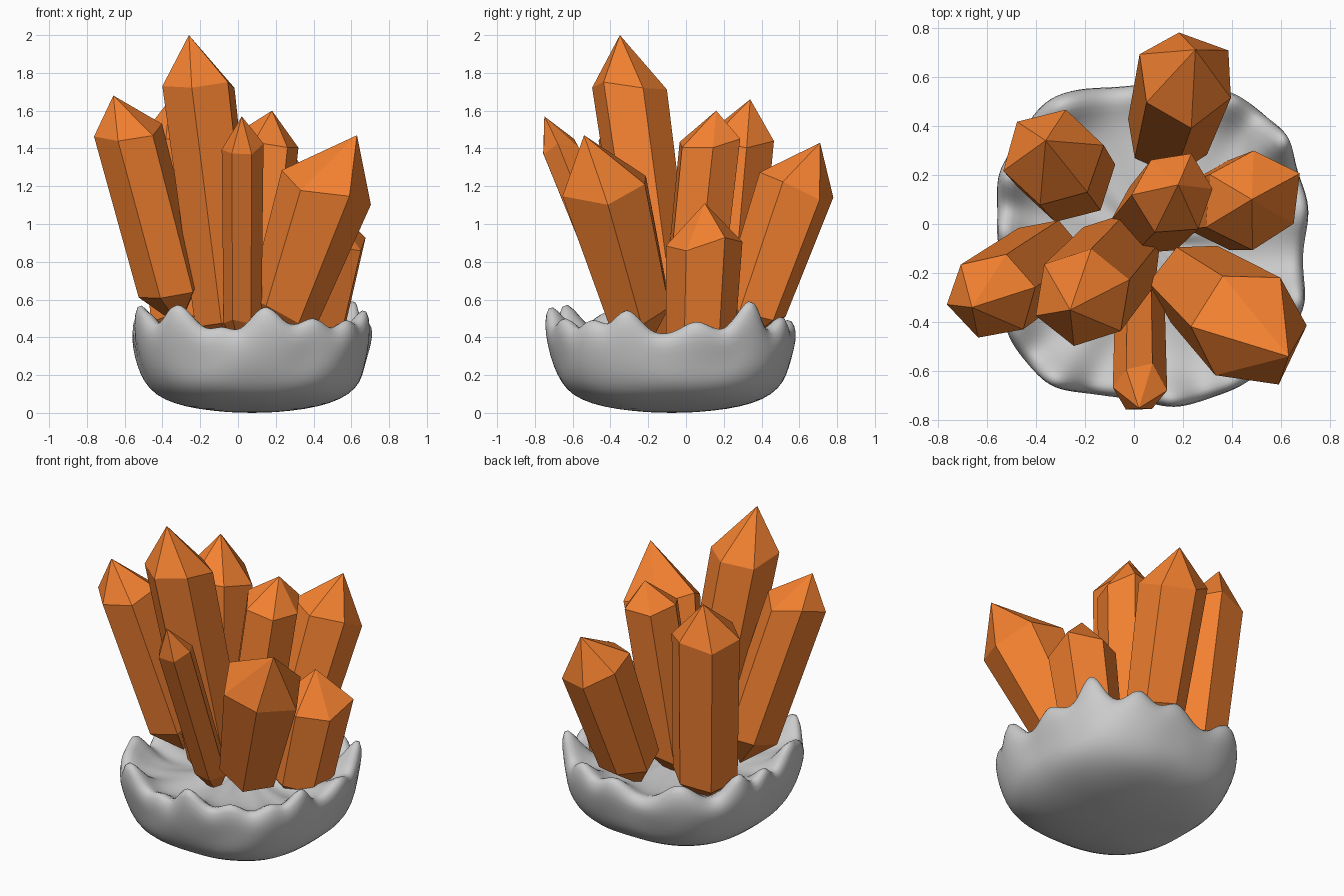
import bpy, bmesh, math, random
from mathutils import Vector, noise

if "Cube" in bpy.data.objects:
    bpy.data.objects.remove(bpy.data.objects["Cube"])

random.seed(4)
orange = bpy.data.materials.new("orange_crystal")
orange.diffuse_color = (0.9, 0.22, 0.03, 1)
orange.use_nodes = True
orange.node_tree.nodes["Principled BSDF"].inputs["Base Color"].default_value = orange.diffuse_color


def finish(name, bm):
    bmesh.ops.recalc_face_normals(bm, faces=bm.faces)
    mesh = bpy.data.meshes.new(name)
    bm.to_mesh(mesh)
    bm.free()
    obj = bpy.data.objects.new(name, mesh)
    bpy.context.collection.objects.link(obj)
    return obj


def crystal(name, low, r_low, shoulder, r_top, tip, spin, sides=6):
    """Faceted prism widening from a buried root to a shoulder, then an off-centre point."""
    low, shoulder, tip = Vector(low), Vector(shoulder), Vector(tip)
    axis = (shoulder - low).normalized()
    u = Vector((0, 1, 0)).cross(axis).normalized()
    v = axis.cross(u)
    bm = bmesh.new()
    wobble = [random.uniform(0.93, 1.07) for _ in range(sides)]
    rings = []
    for centre, r, slide in ((low, r_low, 0.03), (shoulder, r_top, 0.05)):
        ring = []
        for i in range(sides):
            a = math.radians(spin) + math.tau * i / sides
            p = centre + (u * math.cos(a) + v * math.sin(a)) * r * wobble[i]
            ring.append(bm.verts.new(p + axis * random.uniform(-slide, slide)))
        rings.append(ring)
    root = bm.verts.new(low - axis * 0.2)
    top = bm.verts.new(tip)
    for i in range(sides):
        j = (i + 1) % sides
        bm.faces.new((rings[0][i], rings[0][j], rings[1][j], rings[1][i]))
        bm.faces.new((rings[1][i], rings[1][j], top))
        bm.faces.new((rings[0][j], rings[0][i], root))
    obj = finish(name, bm)
    obj.data.materials.append(orange)
    return obj


# Crystals: root ring, radius, shoulder ring, radius, tip, spin
crystal("tall_crystal", (-0.06, -0.13, 0.5), 0.19, (-0.21, -0.3, 1.72), 0.21, (-0.26, -0.35, 2.0), 20)
crystal("left_crystal", (-0.36, -0.14, 0.65), 0.17, (-0.58, -0.29, 1.48), 0.18, (-0.66, -0.34, 1.68), 10)
crystal("back_left_crystal", (-0.27, 0.19, 0.5), 0.19, (-0.33, 0.27, 1.44), 0.2, (-0.36, 0.34, 1.66), 15)
crystal("back_crystal", (0.14, 0.36, 0.55), 0.18, (0.21, 0.6, 1.23), 0.21, (0.25, 0.71, 1.43), 35)
crystal("centre_crystal", (0.07, 0.03, 0.5), 0.16, (0.16, 0.13, 1.43), 0.17, (0.18, 0.16, 1.6), 5)
crystal("right_crystal", (0.39, 0.08, 0.42), 0.19, (0.49, 0.1, 0.92), 0.21, (0.48, 0.1, 1.11), 30)
crystal("front_right_crystal", (0.24, -0.24, 0.55), 0.19, (0.47, -0.42, 1.21), 0.25, (0.63, -0.54, 1.47), 0)
crystal("front_crystal", (0.02, -0.31, 0.5), 0.1, (0.02, -0.66, 1.38), 0.11, (0.02, -0.75, 1.57), 0)

# Rock bowl: (radius fraction, height, rim weight)
profile = [(0.2, 0.003, 0), (0.45, 0.02, 0), (0.65, 0.05, 0), (0.8, 0.095, 0),
           (0.89, 0.16, 0), (0.94, 0.24, 0.05), (0.98, 0.32, 0.2), (1.0, 0.38, 0.6),
           (0.96, 0.425, 1.0), (0.89, 0.425, 0.85), (0.79, 0.4, 0.3), (0.65, 0.39, 0.05),
           (0.4, 0.4, 0), (0.2, 0.41, 0)]
# Rim peaks: (angle in degrees, extra height, angular width)
peaks = [(-84, 0.15, 9), (-125, 0.16, 8), (-148, 0.1, 8), (200, 0.16, 8), (176, 0.1, 7),
         (155, 0.15, 8), (123, 0.12, 10), (85, 0.08, 9), (62, 0.1, 7), (38, 0.2, 7),
         (12, 0.05, 8), (-22, 0.14, 8), (-40, 0.08, 7), (-60, 0.09, 8), (-105, 0.05, 6)]
SEG = 96
bm = bmesh.new()
rings = []
for frac, z, rim in profile:
    ring = []
    for i in range(SEG):
        a = math.tau * i / SEG
        c, s = math.cos(a), math.sin(a)
        size = (abs(c / 0.64) ** 2.6 + abs(s / 0.66) ** 2.6) ** (-1 / 2.6)
        lift = 0
        for deg, h, w in peaks:
            d = (math.degrees(a) - deg + 180) % 360 - 180
            lift += h * math.exp(-(d / w) ** 2)
        n = noise.noise(Vector((c * 2.2, s * 2.2, z * 5)))
        r = size * frac * (1 + 0.05 * n * min(1, z * 4)) + rim * (lift - 0.06) * 0.2
        ring.append(bm.verts.new((0.075 + r * c, -0.075 + r * s,
                                  z + rim * lift + 0.03 * n * min(1, z * 3))))
    rings.append(ring)
for lo, hi in zip(rings, rings[1:]):
    for i in range(SEG):
        j = (i + 1) % SEG
        bm.faces.new((lo[i], lo[j], hi[j], hi[i]))
for ring, z in ((rings[0], 0.0), (rings[-1], 0.41)):
    centre = bm.verts.new((0.075, -0.075, z))
    for i in range(SEG):
        bm.faces.new((ring[i], ring[(i + 1) % SEG], centre))
rock = finish("rock_base", bm)
for poly in rock.data.polygons:
    poly.use_smooth = True
sub = rock.modifiers.new("smooth_rock", "SUBSURF")
sub.levels = sub.render_levels = 1
